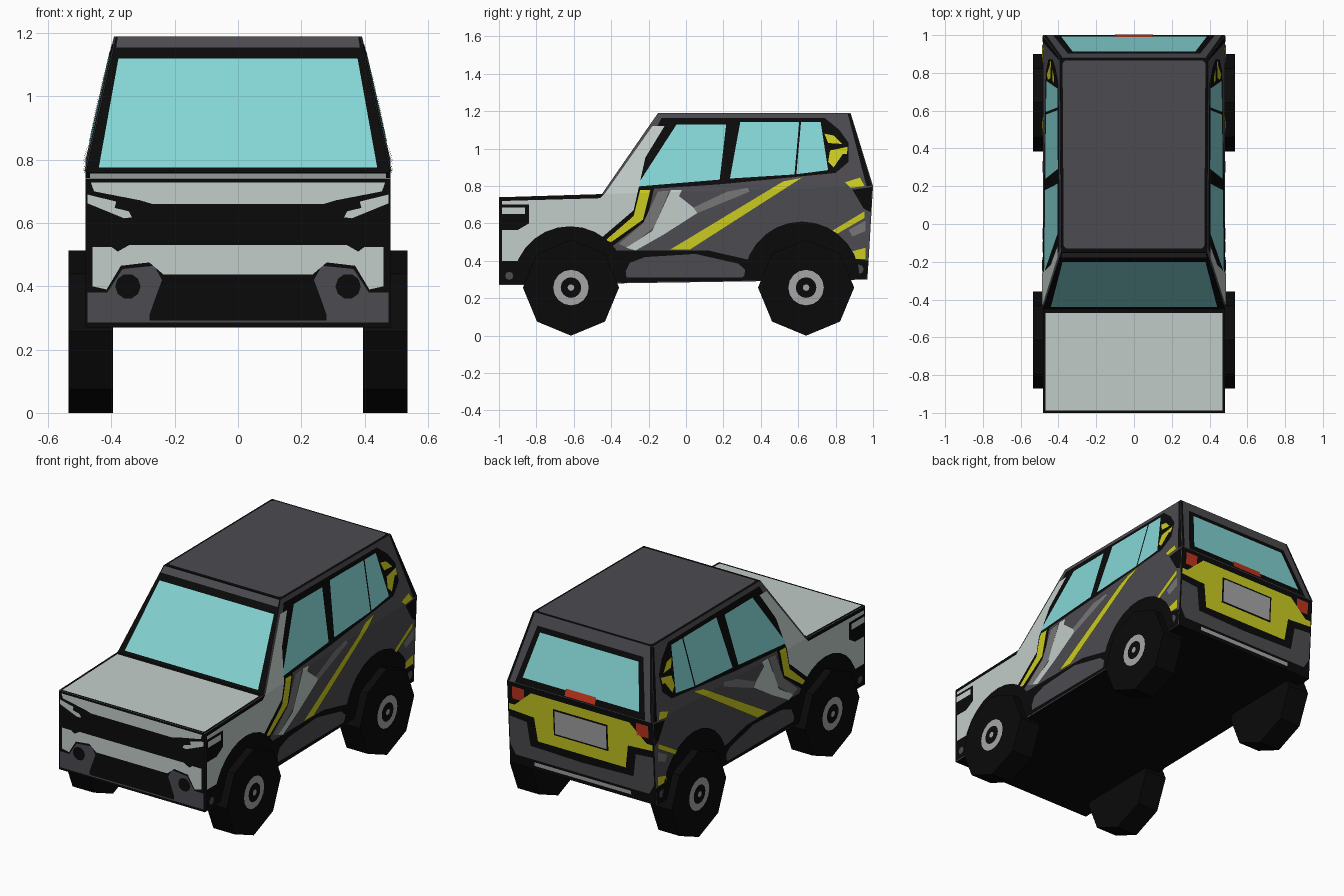
import bpy, bmesh, math
from mathutils import Vector, Matrix

if "Cube" in bpy.data.objects:
    bpy.data.objects.remove(bpy.data.objects["Cube"])

def mat(name, r, g, b):
    m = bpy.data.materials.new(name)
    m.diffuse_color = (r, g, b, 1)
    m.use_nodes = True
    m.node_tree.nodes["Principled BSDF"].inputs["Base Color"].default_value = m.diffuse_color
    return m

GREY = mat("dark_grey", .072, .069, .08)
BLACK = mat("black", .003, .003, .003)
WHITE = mat("pale_grey", .54, .61, .58)
GLASS = mat("aqua_glass", .235, .67, .67)
YELLOW = mat("yellow", .6, .6, .015)
MID = mat("mid_grey", .19, .185, .19)
SILVER = mat("silver", .38, .38, .38)
RED = mat("red", .52, .035, .012)

def finish(name, bm, mats):
    me = bpy.data.meshes.new(name)
    bm.to_mesh(me)
    bm.free()
    for m in mats:
        me.materials.append(m)
    ob = bpy.data.objects.new(name, me)
    bpy.context.collection.objects.link(ob)
    return ob

# Body shell: side profile as (y, z, half width)
W = .482
PROFILE = [(-1, .27, W), (-1, .74, W), (-.45, .757, W), (-.15, 1.19, .385),
           (.88, 1.19, .392), (1, .80, W), (.97, .30, W)]
bm = bmesh.new()
R = [bm.verts.new((w, y, z)) for y, z, w in PROFILE]
L = [bm.verts.new((-w, y, z)) for y, z, w in PROFILE]
# front, hood, windshield, roof, upper tail, lower tail, floor
for i, m in enumerate([1, 2, 1, 1, 0, 1, 1]):
    j = (i + 1) % 7
    bm.faces.new((R[i], R[j], L[j], L[i])).material_index = m
for S in (R, L):
    bm.faces.new([S[i] for i in (0, 1, 2, 5, 6)])
    bm.faces.new(S[2:6])
bmesh.ops.recalc_face_normals(bm, faces=bm.faces)
finish("body_shell", bm, [GREY, BLACK, WHITE])

# Painted details: flat polygons laid on a body surface, mirrored in x
def side_x(y, z):
    return W - max(0, z - (.757 + (y + .45) * .02966)) * .2277

SURF = {  # surface: (mapping of u, v, offset to 3D, outward direction)
    "side": (lambda y, z, o: (side_x(y, z) + o, y, z), (1, 0, 0)),
    "hub": (lambda y, z, o: (.535 + o, y, z), (1, 0, 0)),
    "front": (lambda x, z, o: (x, -1 - o, z), (0, -1, 0)),
    "shield": (lambda x, z, o: (x, -.45 + (z - .757) * .693 - o, z), (0, -1, 0)),
    "hood": (lambda x, y, o: (x, y, .74 + (y + 1) * .0309 + o), (0, 0, 1)),
    "roof": (lambda x, y, o: (x, y, 1.19 + o), (0, 0, 1)),
    "gate": (lambda x, z, o: (x, 1 - (z - .8) * .3077 + o, z), (0, 1, 0)),
    "tail": (lambda x, z, o: (x, 1 - (.8 - z) * .06 + o, z), (0, 1, 0)),
}

def paint(name, surface, colour, layer, *polys):
    fn, out = SURF[surface]
    bm = bmesh.new()
    for p in polys:
        bm.faces.new([bm.verts.new((0, u, v)) for u, v in p])
    bmesh.ops.triangulate(bm, faces=bm.faces[:])
    if surface == "side":  # fold line at the belt
        bmesh.ops.bisect_plane(bm, geom=bm.verts[:] + bm.edges[:] + bm.faces[:],
                               plane_co=(0, -.45, .757), plane_no=(0, -.02966, 1))
    for v in bm.verts:
        v.co = Vector(fn(v.co.y, v.co.z, .002 * layer))
    bm.normal_update()
    for f in bm.faces:
        if f.normal.dot(Vector(out)) < 0:
            f.normal_flip()
    dup = bmesh.ops.duplicate(bm, geom=bm.verts[:] + bm.edges[:] + bm.faces[:])["geom"]
    for g in dup:
        if isinstance(g, bmesh.types.BMVert):
            g.co.x *= -1
    bmesh.ops.reverse_faces(bm, faces=[g for g in dup if isinstance(g, bmesh.types.BMFace)])
    finish(name, bm, [colour])

def box(u0, v0, u1, v1):
    return [(u0, v0), (u1, v0), (u1, v1), (u0, v1)]

def disc(u, v, r, n=16):
    return [(u + r * math.cos(2 * math.pi * k / n), v + r * math.sin(2 * math.pi * k / n)) for k in range(n)]

def arch(y, z, r, floor):
    top = [(y + r * math.cos(math.pi * k / 14), z + r * math.sin(math.pi * k / 14)) for k in range(15)]
    return top + [(y - r * .9, floor), (y + r * .9, floor)]

# Front face
paint("front_upper_panel", "front", WHITE, 1,
      [(0, .66), (.27, .66), (.31, .672), (.455, .70), (.465, .728), (0, .728)])
paint("headlight_bars", "front", WHITE, 1,
      [(.475, .69), (.475, .662), (.36, .615), (.335, .618), (.345, .637), (.39, .648), (.385, .668)])
paint("front_bumper_panel", "front", WHITE, 1,
      [(0, .53), (.345, .53), (.38, .51), (.40, .525), (.46, .525), (.46, .40), (.415, .39),
       (.37, .465), (.26, .478), (.235, .437), (0, .437)])
paint("front_bumper_corners", "front", GREY, 1,
      [(.475, .285), (.475, .38), (.41, .38), (.365, .455), (.265, .465), (.24, .42), (.255, .38),
       (.28, .31), (.28, .285)], box(0, .285, .28, .292))
paint("fog_lamps", "front", BLACK, 2, disc(.348, .40, .04, 10))

# Hood, windshield and roof
paint("hood_edges", "hood", BLACK, 1, box(.468, -1, W, -.45), box(0, -.47, .468, -.45),
      box(0, -1, .468, -.988))
paint("windshield_glass", "shield", GLASS, 1, [(0, .775), (.44, .775), (.378, 1.12), (0, 1.12)])
paint("roof_front_lip", "shield", GREY, 1, [(0, 1.155), (.385, 1.155), (.38, 1.188), (0, 1.188)])
paint("roof_panel", "roof", GREY, 1, [(0, -.13), (.36, -.13), (.372, -.115), (.378, .85),
                                      (.365, .866), (0, .866)])

# Tailgate
paint("rear_window_frame", "gate", BLACK, 1, [(0, .803), (.43, .803), (.35, 1.125), (0, 1.125)])
paint("rear_window_glass", "gate", GLASS, 2, [(0, .84), (.385, .84), (.325, 1.095), (0, 1.095)])
paint("rear_pillar_edges", "gate", BLACK, 1, [(.465, .803), (W - .002, .803), (.392, 1.188), (.38, 1.188)])
paint("brake_light", "gate", RED, 3, box(0, .81, .10, .85))
paint("tailgate_panel", "tail", YELLOW, 1,
      [(0, .765), (.325, .765), (.335, .665), (.475, .665), (.475, .63), (.31, .62), (.29, .48), (0, .48)])
paint("number_plate_frame", "tail", BLACK, 2, box(0, .55, .18, .71))
paint("number_plate", "tail", SILVER, 3, box(0, .56, .17, .70))
paint("tail_lights", "tail", RED, 1, box(.37, .70, .45, .775))
paint("rear_bumper", "tail", GREY, 1,
      [(0, .36), (.44, .36), (.475, .42), (.475, .59), (.36, .58), (.34, .44), (0, .43)])
paint("rear_bumper_bar", "tail", SILVER, 1, box(0, .323, .32, .345))

# Side: black underlays and wheel arches
paint("fender_underlay", "side", BLACK, 1,
      [(-1, .275), (-1, .738), (-.45, .755), (-.30, .79), (-.17, .79), (-.21, .62), (-.43, .45), (-.43, .285)])
paint("sill_and_rear_underlay", "side", BLACK, 1,
      [(-.43, .285), (-.40, .455), (.12, .455), (.36, .40), (.42, .295)],
      [(.84, .30), (.965, .302), (.974, .40), (.87, .42)],
      [(.89, .78), (.995, .795), (.988, .66), (.95, .68)])
paint("window_frames", "side", BLACK, 1,
      [(-.33, .775), (.19, .81), (.80, .87), (.87, .93), (.87, 1.03), (.82, 1.10), (.74, 1.165), (-.13, 1.165)],
      [(.965, .80), (.995, .802), (.88, 1.185), (.865, 1.185)])
paint("fenders_and_front_pillars", "side", WHITE, 2,
      [(-.985, .72), (-.46, .735), (-.43, .765), (-.18, 1.12), (-.115, 1.12), (-.31, .80), (-.28, .67),
       (-.45, .525), (-.62, .57), (-.88, .40), (-.985, .40)])
paint("wheel_arches", "side", BLACK, 3, arch(-.62, .28, .305, .283), arch(.62, .30, .31, .305))
paint("headlight_sides", "side", BLACK, 3,
      [(-.99, .70), (-.84, .70), (-.84, .60), (-.90, .565), (-.99, .565)])
paint("headlight_side_bars", "side", WHITE, 4, box(-.985, .65, -.86, .685))
paint("sill_panels", "side", GREY, 2,
      [(-.34, .31), (-.30, .39), (-.22, .42), (.05, .437), (.12, .405), (.28, .385), (.33, .34), (.30, .31)])
paint("bumper_dots", "side", GREY, 3, disc(-.945, .32, .022, 8), disc(.925, .355, .025, 8))

# Side windows
paint("side_windows", "side", GLASS, 2,
      [(-.265, .797), (.18, .834), (.215, 1.13), (-.05, 1.13)],
      [(.235, .84), (.58, .862), (.605, 1.142), (.29, 1.142)],
      [(.59, .863), (.76, .885), (.72, 1.142), (.615, 1.142)])

# Side graphics
paint("yellow_stripes", "side", YELLOW, 3,
      [(-.245, .78), (-.19, .78), (-.23, .62), (-.40, .50), (-.43, .51), (-.28, .64)],
      [(-.085, .46), (.02, .46), (.62, .845), (.52, .825)])
paint("rear_yellow_patches", "side", YELLOW, 3,
      [(.74, 1.08), (.79, 1.07), (.835, 1.025), (.76, 1.03)],
      [(.77, .99), (.865, 1.01), (.86, .97), (.82, .975), (.79, .90), (.76, .93)],
      [(.85, .82), (.93, .845), (.955, .80), (.88, .79)],
      [(.78, .56), (.955, .665), (.955, .63), (.80, .54)],
      [(.885, .45), (.96, .47), (.96, .41), (.88, .41)])
paint("pale_branch_stripe", "side", WHITE, 3,
      [(-.08, .78), (-.02, .78), (-.11, .61), (.04, .685), (.06, .655), (-.12, .54), (-.27, .455),
       (-.32, .47), (-.18, .56)])
paint("mid_grey_stripes", "side", MID, 2,
      [(-.15, .77), (-.09, .775), (-.17, .58), (-.31, .47), (-.36, .49), (-.23, .60)],
      [(.04, .685), (.06, .655), (.34, .77), (.33, .79), (.22, .77)],
      [(.87, .565), (.96, .615), (.96, .56), (.89, .53)])

# Wheels with painted hubs
for label, y in (("front", -.615), ("rear", .642)):
    for side, sx in (("right", 1), ("left", -1)):
        bm = bmesh.new()
        bmesh.ops.create_cone(bm, cap_ends=True, segments=8, radius1=.257, radius2=.257, depth=.14,
                              matrix=Matrix.Translation((sx * .465, y, .257)) @ Matrix.Rotation(math.pi / 2, 4, 'Y'))
        finish(label + "_" + side + "_wheel", bm, [BLACK])
    paint(label + "_hub_rings", "hub", SILVER, 1, disc(y, .257, .095))
    paint(label + "_hub_centres", "hub", BLACK, 2, disc(y, .257, .055))
    paint(label + "_hub_caps", "hub", SILVER, 3, disc(y, .257, .018, 8))
